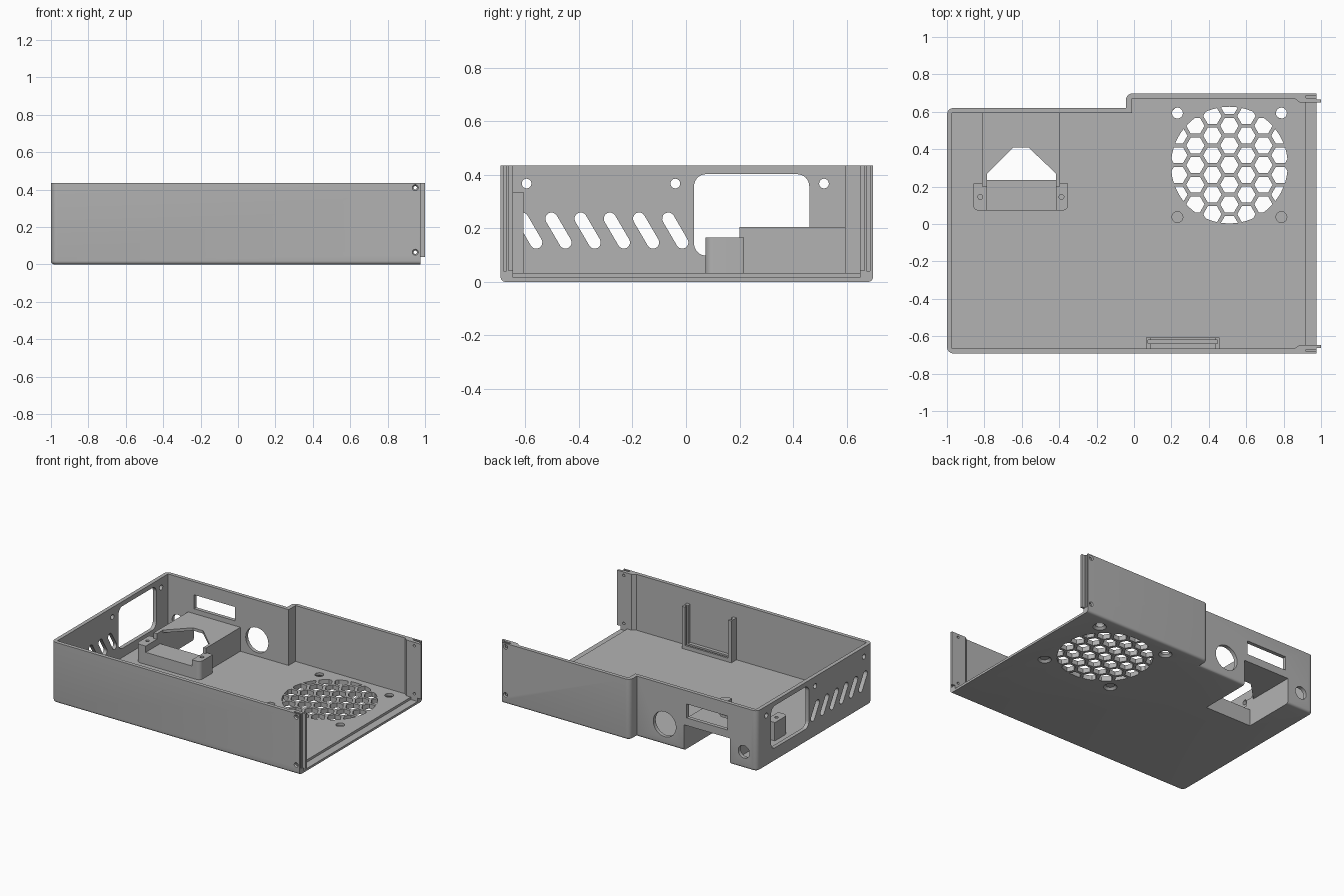
import bpy, bmesh, math
from mathutils import Vector

cube = bpy.data.objects.get("Cube")
if cube:
    bpy.data.objects.remove(cube, do_unlink=True)

grey = bpy.data.materials.new("plain_grey")
grey.use_nodes = True
COLOUR = (0.45, 0.45, 0.45, 1)
grey.diffuse_color = COLOUR
grey.node_tree.nodes["Principled BSDF"].inputs["Base Color"].default_value = COLOUR


def finish(name, bm):
    bmesh.ops.recalc_face_normals(bm, faces=bm.faces)
    mesh = bpy.data.meshes.new(name)
    bm.to_mesh(mesh)
    bm.free()
    mesh.materials.append(grey)
    obj = bpy.data.objects.new(name, mesh)
    bpy.context.collection.objects.link(obj)
    return obj


def extrude_into(bm, points, lo, hi, axis="z"):
    """Extrude a 2D outline along an axis."""
    place = {"z": lambda a, b, h: (a, b, h),
             "y": lambda a, b, h: (a, h, b),
             "x": lambda a, b, h: (h, a, b)}[axis]
    face = bm.faces.new([bm.verts.new(place(a, b, lo)) for a, b in points])
    made = bmesh.ops.extrude_face_region(bm, geom=[face])["geom"]
    shift = Vector(place(0, 0, hi - lo))
    bmesh.ops.translate(bm, vec=shift, verts=[v for v in made if isinstance(v, bmesh.types.BMVert)])


def prism(name, outlines, lo, hi, axis="z"):
    bm = bmesh.new()
    for points in outlines:
        extrude_into(bm, points, lo, hi, axis)
    return finish(name, bm)


def rect(a0, a1, b0, b1):
    return [(a0, b0), (a1, b0), (a1, b1), (a0, b1)]


def circle(a, b, r, n=32, turn=0.0):
    return [(a + r * math.cos(math.tau * i / n + turn),
             b + r * math.sin(math.tau * i / n + turn)) for i in range(n)]


def arc(a, b, r, start, sweep, n=8):
    return [(a + r * math.cos(math.radians(start + sweep * i / n)),
             b + r * math.sin(math.radians(start + sweep * i / n))) for i in range(n + 1)]


def rounded(a0, a1, b0, b1, r):
    return (arc(a0 + r, b0 + r, r, 180, 90) + arc(a1 - r, b0 + r, r, 270, 90)
            + arc(a1 - r, b1 - r, r, 0, 90) + arc(a0 + r, b1 - r, r, 90, 90))


def slot(p, q, r):
    ang = math.degrees(math.atan2(q[1] - p[1], q[0] - p[0]))
    return arc(*p, r, ang + 90, 180) + arc(*q, r, ang - 90, 180)


def combine(obj, other, operation="DIFFERENCE"):
    mod = obj.modifiers.new("combine", "BOOLEAN")
    mod.operation, mod.object, mod.solver = operation, other, "EXACT"
    bpy.context.view_layer.objects.active = obj
    bpy.ops.object.modifier_apply(modifier=mod.name)
    bpy.data.objects.remove(other, do_unlink=True)


def cut(obj, outlines, lo, hi, axis="z"):
    combine(obj, prism("cutter", outlines, lo, hi, axis))


def add(obj, outlines, lo, hi, axis="z"):
    combine(obj, prism("addition", outlines, lo, hi, axis), "UNION")


def cone_cut(obj, at, direction, r0, r1, depth):
    """Countersink: r0 at the surface point, r1 at the given depth."""
    bm = bmesh.new()
    bmesh.ops.create_cone(bm, cap_ends=True, segments=32, radius1=r0, radius2=r1, depth=depth)
    d = Vector(direction)
    turn = Vector((0, 0, 1)).rotation_difference(d)
    for v in bm.verts:
        v.co = turn @ v.co + Vector(at) + d * (depth / 2 - 0.001)
    combine(obj, finish("cutter", bm))


# Outer shell with rounded corners and a softened bottom edge
TOP, FLOOR, END, R = 0.435, 0.033, 0.975, 0.035
outline = (arc(-1 + R, -0.692 + R, R, 180, 90) + [(END, -0.692), (END, 0.698)]
           + arc(-0.043 + R, 0.698 - R, R, 90, 90) + [(-0.043, 0.62)]
           + arc(-1 + R, 0.62 - R, R, 90, 90))
bm = bmesh.new()
extrude_into(bm, outline, 0, TOP)
rim = [e for e in bm.edges if all(v.co.z < 0.001 for v in e.verts)
       and not all(v.co.x > END - 0.001 for v in e.verts)]
bmesh.ops.bevel(bm, geom=rim, offset=0.018, segments=4, profile=0.5, affect="EDGES")
body = finish("enclosure_body", bm)

# Inner space, open at the top and the +x end, with thicker wall ends
inner = [(-0.972, -0.665), (0.86, -0.665), (0.885, -0.646), (1.1, -0.646), (1.1, 0.65),
         (0.885, 0.65), (0.86, 0.671), (-0.012, 0.671), (-0.012, 0.593), (-0.972, 0.593)]
cut(body, [inner], FLOOR, 1)
cut(body, [rect(0.92, 1.1, -0.646, 0.65)], 0.016, 1)

# Tongues on the open end, with a groove and two countersunk screw holes each
for side, tongue, groove, outer in ((-1, (-0.662, -0.646), (-0.682, -0.67), -0.692),
                                    (1, (0.65, 0.666), (0.674, 0.686), 0.698)):
    cut(body, [rect(0.92, 1.1, *groove)], 0.04, 1)
    add(body, [rect(0.93, 1.0, *tongue)], 0.04, TOP)
    for z in (0.065, 0.41):
        cut(body, [circle(0.948, z, 0.009)], outer - 0.1, outer + 0.1, "y")
        cone_cut(body, (0.948, outer, z), (0, -side, 0), 0.017, 0.009, 0.01)

# Connector housing over the rear recess, and its screw bracket
add(body, [rect(-0.812, -0.396, 0.2, 0.6)], 0.02, 0.205)
bracket = prism("bracket", [rounded(-0.86, -0.352, 0.072, 0.235, 0.03)], 0.02, 0.165)
cut(bracket, [rect(-1, 0, 0.217, 0.3)], -1, 1)
combine(body, bracket, "UNION")
cut(body, [rect(-0.785, -0.417, 0.05, 0.236)], 0.12, 0.5)
cut(body, [rect(-0.785, -0.417, 0.236, 0.8)], -0.1, 0.185)
cut(body, [[(-0.785, 0.2), (-0.417, 0.2), (-0.417, 0.27), (-0.565, 0.41),
            (-0.645, 0.41), (-0.785, 0.27)]], 0.12, 0.3)
cut(body, [circle(x, 0.145, 0.013, 20) for x in (-0.822, -0.388)], 0.06, 0.3)

# Rear wall openings
cut(body, [circle(-0.264, 0.148, 0.09, 48), circle(-0.895, 0.118, 0.045)], 0.5, 0.8, "y")
cut(body, [rect(-0.765, -0.44, 0.24, 0.34)], 0.5, 0.8, "y")

# Side wall: window, screw holes and slanted vents
cut(body, [rounded(0.03, 0.46, 0.098, 0.402, 0.045)], -1.1, -0.9, "x")
cut(body, [circle(y, 0.367, 0.018) for y in (-0.595, -0.04, 0.515)], -1.1, -0.9, "x")
cut(body, [slot((-0.066 - 0.109 * i, 0.236), (-0.014 - 0.109 * i, 0.147), 0.023)
           for i in range(6)], -1.1, -0.9, "x")

# Fan grille: honeycomb trimmed to a circle
FX, FY, STEP = 0.51, 0.315, 0.105
cells = []
for i in range(-4, 5):
    for j in range(-4, 5):
        x, y = i * STEP * 0.866, (j + 0.5 * (i % 2)) * STEP
        if math.hypot(x, y) < 0.35:
            cells.append(circle(FX + x, FY + y, 0.049, 6))
grille = prism("cutter", cells, -0.1, 0.1)
combine(grille, prism("trim", [circle(FX, FY, 0.312, 64)], -0.2, 0.2), "INTERSECT")
combine(body, grille)
for sx in (-1, 1):
    for sy in (-1, 1):
        at = (FX + sx * 0.278, FY + sy * 0.278)
        cut(body, [circle(*at, 0.029)], -0.1, 0.1)
        cone_cut(body, (*at, 0), (0, 0, 1), 0.045, 0.029, 0.016)

# Slide-in card holder on the inside of the front wall
holder = prism("card_holder", [rect(0.064, 0.458, -0.67, -0.606)], 0.025, 0.335)
cut(holder, [rect(0.09, 0.432, 0.06, 1)], -0.8, -0.5, "y")
cut(holder, [rect(0.076, 0.446, -0.64, -0.62)], 0.045, 1)
combine(body, holder, "UNION")

# Smooth rounded walls, keep crisp edges
bpy.ops.object.select_all(action="DESELECT")
body.select_set(True)
bpy.context.view_layer.objects.active = body
bpy.ops.object.shade_smooth_by_angle(angle=math.radians(25))
